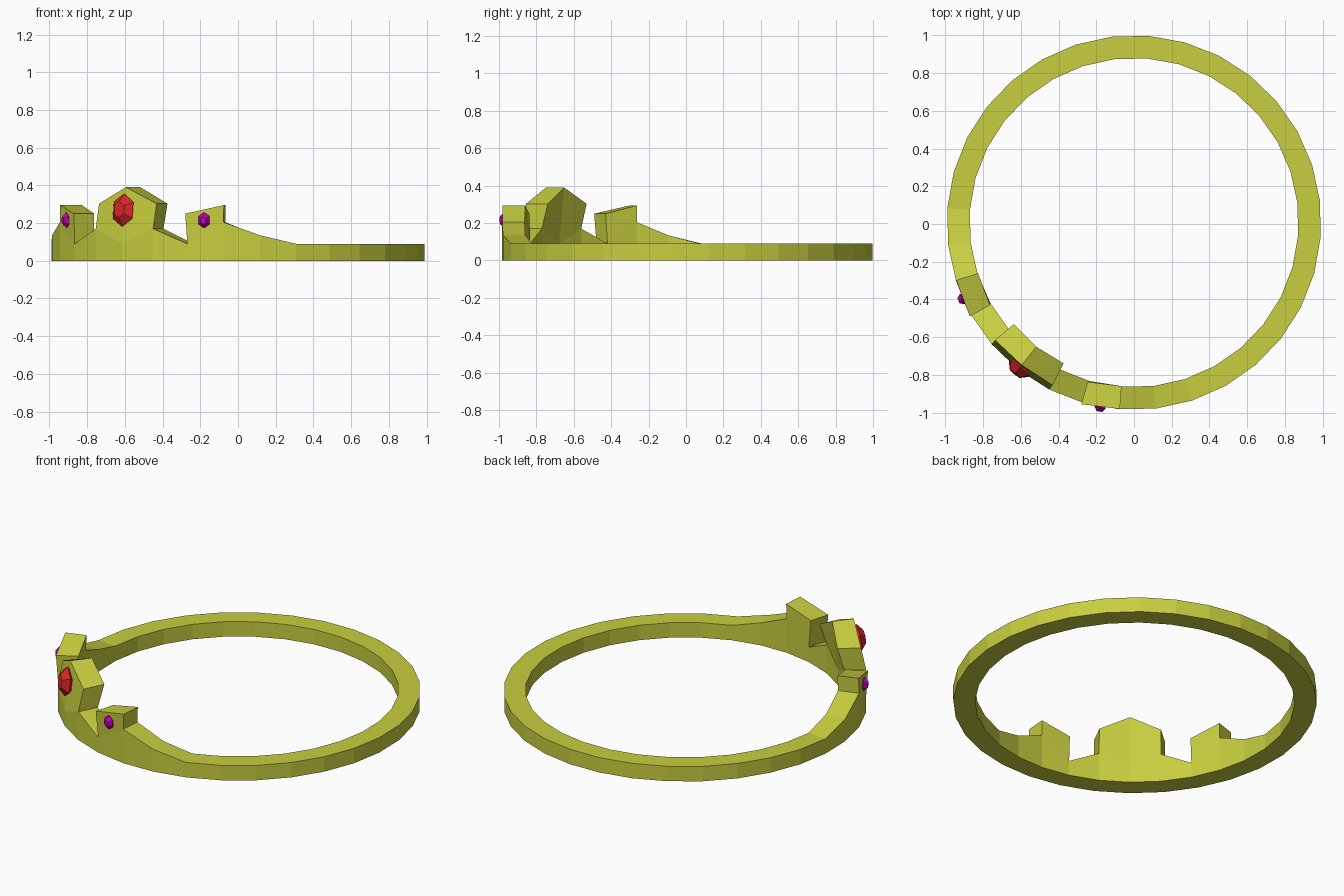
import bpy, bmesh, math
from mathutils import Vector

if "Cube" in bpy.data.objects:
    bpy.data.objects.remove(bpy.data.objects["Cube"])

N = 32
STEP = 360 / N
AXIS = 231.8                  # direction the emblem faces
CY = 0.0075                   # ring centre offset in y
R_OUT, R_IN = 0.993, 0.873


def polar(off, r, z):
    a = math.radians(AXIS + off)
    return Vector((r * math.cos(a), CY + r * math.sin(a), z))


def material(name, rgb):
    m = bpy.data.materials.new(name)
    m.diffuse_color = (*rgb, 1)
    m.use_nodes = True
    m.node_tree.nodes["Principled BSDF"].inputs["Base Color"].default_value = m.diffuse_color
    return m


def finish(name, bm, mat):
    bmesh.ops.remove_doubles(bm, verts=bm.verts, dist=1e-5)
    bmesh.ops.recalc_face_normals(bm, faces=bm.faces)
    me = bpy.data.meshes.new(name)
    bm.to_mesh(me)
    bm.free()
    me.materials.append(mat)
    ob = bpy.data.objects.new(name, me)
    bpy.context.collection.objects.link(ob)
    return ob


gold = material("gold", (0.58, 0.62, 0.05))
red = material("red", (0.72, 0.02, 0.02))
purple = material("purple", (0.55, 0.0, 0.5))

# Band: 32-sided ring whose top edge rises towards the emblem
heights = {1: 0.17, 3: 0.205, 4: 0.135}
# Raised top points per column: (offset, outer r, inner r, z)
crest = {0: (0, 0.962, 0.838, 0.39),
         1: (11.6, 0.965, 0.835, 0.303),
         2: (22.0, 1.003, 0.88, 0.25),
         3: (33.85, 0.991, 0.87, 0.295)}
bm = bmesh.new()


def face(*pts):
    bm.faces.new([bm.verts.new(p) for p in pts])


def column(k):
    h = heights.get(abs(k), 0.09)
    o = k * STEP
    return (polar(o, R_OUT, 0), polar(o, R_OUT, h),
            polar(o, R_IN, h), polar(o, R_IN, 0))


def top_points(k):
    off, ro, ri, z = crest[abs(k)]
    off = math.copysign(off, k)
    return polar(off, ro, z), polar(off, ri, z)


raised = {-3, -1, 0, 2}       # segments that carry the teeth and the centrepiece
for k in range(-16, 16):
    a, b = column(k), column(k + 1)
    face(a[0], b[0], b[1], a[1])
    face(a[2], b[2], b[3], a[3])
    face(a[3], b[3], b[0], a[0])
    if k not in raised:
        face(a[1], b[1], b[2], a[2])
        continue
    (ao, ai), (bo, bi) = top_points(k), top_points(k + 1)
    face(a[1], b[1], bo, ao)
    face(a[2], b[2], bi, ai)
    face(ao, bo, bi, ai)
    if k != 0:                # left end wall
        face(a[1], ao, ai, a[2])
    if k != -1:               # right end wall
        face(b[1], bo, bi, b[2])
finish("circlet_band", bm, gold)


# Gems: six-sided cut stones set into the outer face
def gem(name, off, r, z, half_w, half_h, depth, tilt, mat):
    bm = bmesh.new()
    radial = (polar(off, 1, 0) - polar(off, 0, 0)).normalized()
    side = Vector((-radial.y, radial.x, 0))
    up = (Vector((0, 0, 1)) - radial * tilt).normalized()
    out = side.cross(up).normalized()
    loops = []
    for s, d in ((0.5, -depth), (1, 0), (0.5, depth)):
        loop = []
        for i in range(6):
            t = math.radians(90 + 60 * i)
            loop.append(bm.verts.new(polar(off, r, z)
                        + side * (math.cos(t) / 0.866 * half_w * s)
                        + up * (math.sin(t) * half_h * s) + out * (d)))
        loops.append(loop)
    for lo, hi in zip(loops, loops[1:]):
        for i in range(6):
            j = (i + 1) % 6
            bm.faces.new((lo[i], lo[j], hi[j], hi[i]))
    bm.faces.new(loops[0])
    bm.faces.new(loops[-1])
    finish(name, bm, mat)


gem("centre_gem", 0, 0.985, 0.268, 0.066, 0.088, 0.036, 0.1, red)
for s, n in ((1, "right_gem"), (-1, "left_gem")):
    gem(n, s * 27.8, 0.996, 0.215, 0.03, 0.042, 0.022, -0.05, purple)
